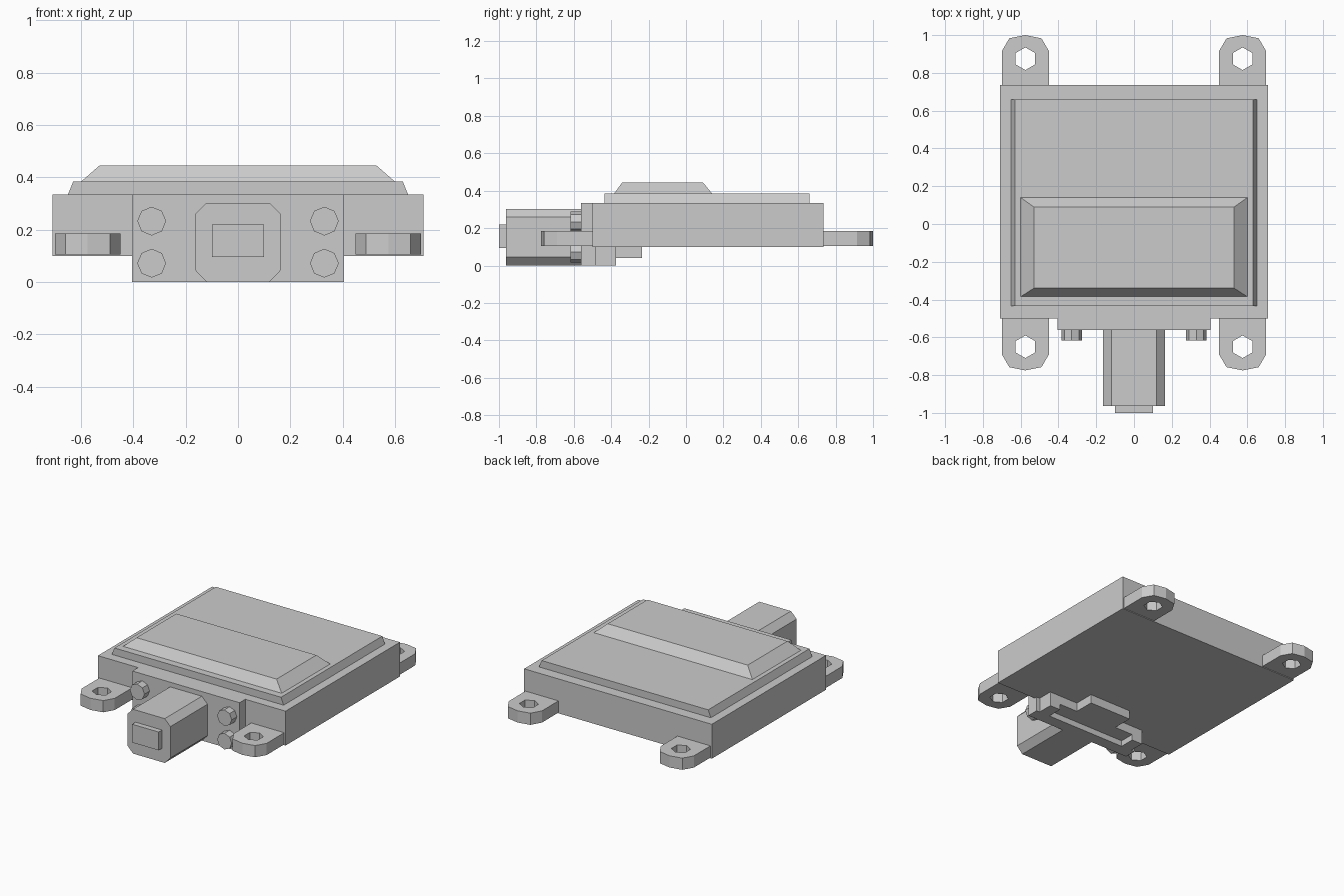
import bpy, bmesh, math
from mathutils import Vector

if "Cube" in bpy.data.objects:
    bpy.data.objects.remove(bpy.data.objects["Cube"])


def finish(name, bm):
    bmesh.ops.recalc_face_normals(bm, faces=bm.faces)
    me = bpy.data.meshes.new(name)
    bm.to_mesh(me)
    bm.free()
    ob = bpy.data.objects.new(name, me)
    bpy.context.collection.objects.link(ob)
    return ob


def loft(name, a, b):
    """Solid between two matching rings of 3D points."""
    bm = bmesh.new()
    va = [bm.verts.new(p) for p in a]
    vb = [bm.verts.new(p) for p in b]
    bm.faces.new(va)
    bm.faces.new(vb)
    n = len(va)
    for i in range(n):
        j = (i + 1) % n
        bm.faces.new((va[i], va[j], vb[j], vb[i]))
    return finish(name, bm)


def rect(x, y0, y1, z):
    return [(-x, y0, z), (x, y0, z), (x, y1, z), (-x, y1, z)]


def box(name, x0, x1, y0, y1, z0, z1):
    def ring(z):
        return [(x0, y0, z), (x1, y0, z), (x1, y1, z), (x0, y1, z)]
    return loft(name, ring(z0), ring(z1))


def along_y(name, pts, y0, y1):
    return loft(name, [(x, y0, z) for x, z in pts], [(x, y1, z) for x, z in pts])


def tab(name, sx, root, hole_y, d):
    """Mounting ear with a hexagonal hole; d is the outward y direction."""
    cx = sx * 0.575
    outer = [(-0.125, root), (-0.125, hole_y + d * 0.04), (-0.085, hole_y + d * 0.108),
             (0, hole_y + d * 0.125), (0.085, hole_y + d * 0.108),
             (0.125, hole_y + d * 0.04), (0.125, root)]
    hole = [(0.06 * math.sin(i * math.pi / 3), hole_y + 0.06 * math.cos(i * math.pi / 3))
            for i in range(6)]
    bm = bmesh.new()
    edges = []
    for loop in (outer, hole):
        vs = [bm.verts.new((cx + x, y, 0.105)) for x, y in loop]
        edges += [bm.edges.new((vs[i], vs[(i + 1) % len(vs)])) for i in range(len(vs))]
    bmesh.ops.triangle_fill(bm, edges=edges, use_beauty=True)
    bmesh.ops.dissolve_limit(bm, angle_limit=0.01, verts=bm.verts, edges=bm.edges)
    res = bmesh.ops.extrude_face_region(bm, geom=bm.faces[:], use_keep_orig=True)
    top = [v for v in res["geom"] if isinstance(v, bmesh.types.BMVert)]
    bmesh.ops.translate(bm, verts=top, vec=Vector((0, 0, 0.08)))
    return finish(name, bm)


# Housing, stepped lid and raised bevelled panel
box("housing", -0.71, 0.71, -0.5, 0.735, 0.1, 0.335)
loft("lid_step", rect(0.65, -0.435, 0.66, 0.335), rect(0.63, -0.435, 0.66, 0.384))
loft("raised_panel", rect(0.6, -0.385, 0.14, 0.384), rect(0.53, -0.34, 0.09, 0.445))

# Four mounting ears
for side, sx in (("left", -1), ("right", 1)):
    tab("back_ear_" + side, sx, 0.735, 0.875, 1)
    tab("front_ear_" + side, sx, -0.5, -0.65, -1)

# Front flange plate hooking under the housing
flange = [(-0.562, 0), (-0.48, 0), (-0.48, 0.1), (-0.5, 0.1), (-0.5, 0.335), (-0.562, 0.335)]
loft("flange_plate", [(-0.405, y, z) for y, z in flange], [(0.405, y, z) for y, z in flange])

# Underside supports
box("under_strip", -0.3, 0.3, -0.48, -0.375, 0.04, 0.1)
box("under_tongue", -0.16, 0.16, -0.375, -0.235, 0.04, 0.1)
for side, sx in (("left", -1), ("right", 1)):
    a, b = sorted((sx * 0.3, sx * 0.38))
    box("under_foot_" + side, a, b, -0.48, -0.375, 0, 0.1)

# Flange bolts
for sx in (-1, 1):
    for level, z in (("lower", 0.072), ("upper", 0.233)):
        ring = [(sx * 0.33 + 0.055 * math.cos(i * math.pi / 4),
                 z + 0.055 * math.sin(i * math.pi / 4)) for i in range(8)]
        along_y("bolt_%s_%s" % (level, "left" if sx < 0 else "right"), ring, -0.618, -0.562)

# Chamfered connector barrel and its tip
barrel = [(-0.12, 0), (0.12, 0), (0.163, 0.045), (0.163, 0.26),
          (0.12, 0.303), (-0.12, 0.303), (-0.163, 0.26), (-0.163, 0.045)]
along_y("connector_barrel", barrel, -0.963, -0.562)
box("connector_tip", -0.1, 0.1, -1.0, -0.963, 0.095, 0.22)
